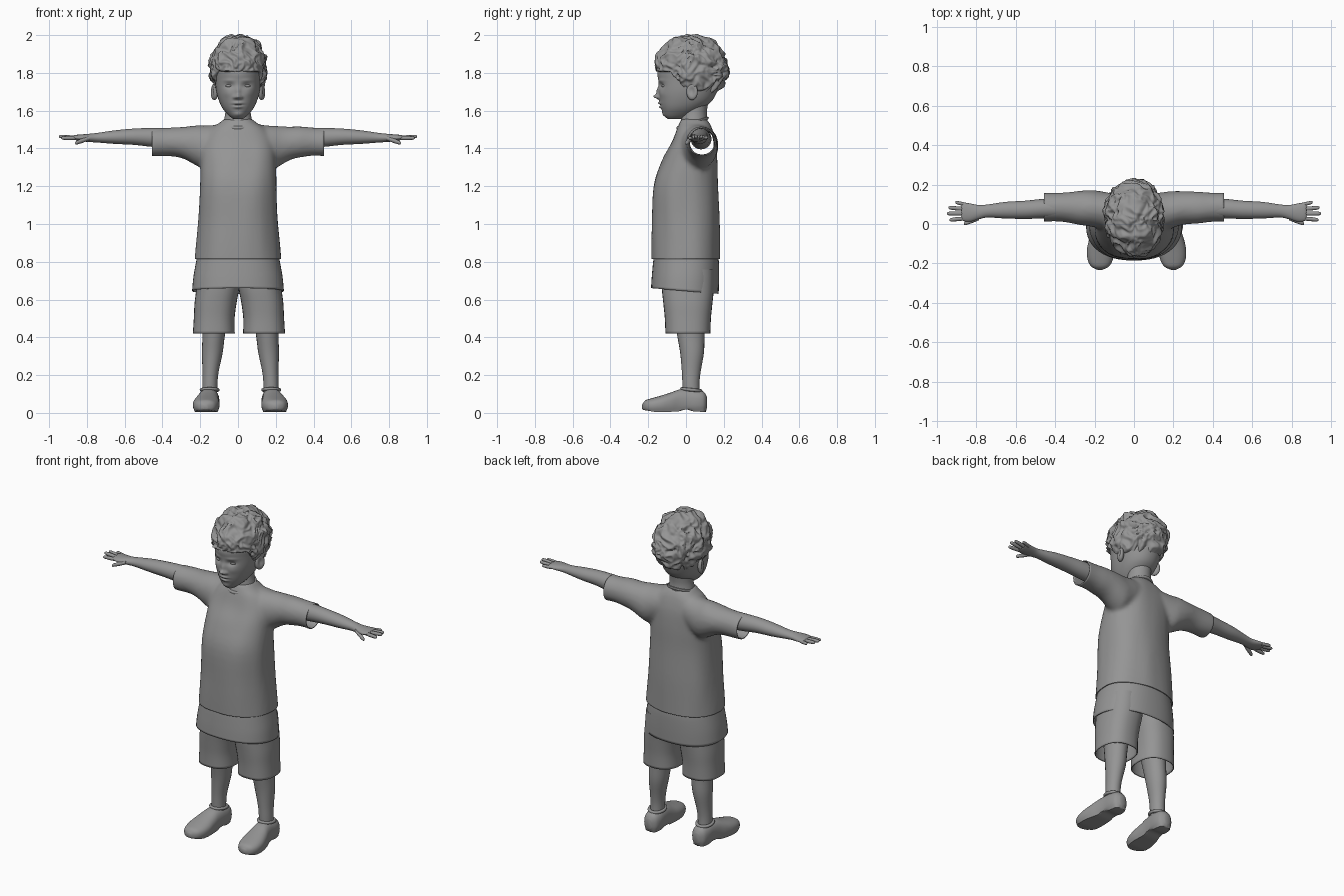
import bpy, bmesh, math
from mathutils import Vector, Matrix, noise

if "Cube" in bpy.data.objects:
    bpy.data.objects.remove(bpy.data.objects["Cube"])

GREY = bpy.data.materials.new("plain_grey")
GREY.diffuse_color = (0.3, 0.3, 0.3, 1)
GREY.use_nodes = True
GREY.node_tree.nodes["Principled BSDF"].inputs["Base Color"].default_value = GREY.diffuse_color


def finish(bm, name, angle=50, thickness=0):
    bmesh.ops.recalc_face_normals(bm, faces=bm.faces)
    me = bpy.data.meshes.new(name)
    bm.to_mesh(me)
    bm.free()
    me.materials.append(GREY)
    ob = bpy.data.objects.new(name, me)
    bpy.context.collection.objects.link(ob)
    bpy.ops.object.select_all(action='DESELECT')
    ob.select_set(True)
    bpy.context.view_layer.objects.active = ob
    if thickness:
        mod = ob.modifiers.new("cloth", 'SOLIDIFY')
        mod.thickness = thickness
        mod.offset = -1
    bpy.ops.object.shade_smooth_by_angle(angle=math.radians(angle))
    return ob


def smooth_rows(rows, steps):
    """Catmull-Rom interpolation of ring parameters."""
    out = []
    for i in range(len(rows) - 1):
        p = [rows[max(i - 1, 0)], rows[i], rows[i + 1], rows[min(i + 2, len(rows) - 1)]]
        for k in range(steps):
            t = k / steps
            out.append([0.5 * (2 * b + (c - a) * t + (2 * a - 5 * b + 4 * c - d) * t * t
                               + (3 * b - a - 3 * c + d) * t ** 3) for a, b, c, d in zip(*p)])
    return out + [list(rows[-1])]


def loft(bm, rows, axis='z', n=32, steps=4, power=2.0, caps=(True, True)):
    """Rings (t, centre1, centre2, radius1, radius2) along one axis."""
    rings = []
    for t, c1, c2, r1, r2 in smooth_rows(rows, steps):
        ring = []
        for i in range(n):
            a = 2 * math.pi * i / n
            u, v = math.cos(a), math.sin(a)
            u = c1 + r1 * math.copysign(abs(u) ** (2 / power), u)
            v = c2 + r2 * math.copysign(abs(v) ** (2 / power), v)
            ring.append(bm.verts.new({'z': (u, v, t), 'x': (t, u, v), 'y': (u, t, v)}[axis]))
        rings.append(ring)
    for a, b in zip(rings, rings[1:]):
        for i in range(n):
            j = (i + 1) % n
            bm.faces.new((a[i], a[j], b[j], b[i]))
    for ring, cap in ((rings[0], caps[0]), (rings[-1], caps[1])):
        if cap:
            bm.faces.new(ring)
    return [v for r in rings for v in r]


def ellipsoid(bm, centre, radii, seg=24):
    m = Matrix.Translation(centre) @ Matrix.Diagonal((*radii, 1))
    return bmesh.ops.create_uvsphere(bm, u_segments=seg, v_segments=seg // 2, radius=1, matrix=m)["verts"]


def ring_band(bm, centre, rx, ry, tilt, r, n=40, m=8):
    """Thin rounded band around an oval opening."""
    grid = []
    for i in range(n):
        a = 2 * math.pi * i / n
        row = []
        for k in range(m):
            b = 2 * math.pi * k / m
            q = r * math.cos(b)
            y = (ry + q) * math.sin(a)
            row.append(bm.verts.new((centre[0] + (rx + q) * math.cos(a), centre[1] + y,
                                     centre[2] + r * math.sin(b) + tilt * y)))
        grid.append(row)
    for i in range(n):
        for k in range(m):
            i2, k2 = (i + 1) % n, (k + 1) % m
            bm.faces.new((grid[i][k], grid[i2][k], grid[i2][k2], grid[i][k2]))


# --- shirt: torso and sleeves fused, then trimmed open at the hems
bm = bmesh.new()
loft(bm, [(0.78, 0, 0, .229, .181), (1.0, 0, 0, .212, .178), (1.2, 0, -.002, .204, .172),
          (1.33, 0, .018, .198, .149), (1.43, 0, .04, .19, .118), (1.50, 0, .045, .15, .095),
          (1.535, 0, .045, .10, .08), (1.555, 0, .042, .075, .068)], n=48, power=2.3)
for s in (-1, 1):
    loft(bm, [(s * .08, .06, 1.43, .09, .1), (s * .17, .07, 1.405, .095, .117),
              (s * .22, .078, 1.415, .09, .107), (s * .29, .083, 1.43, .083, .085),
              (s * .38, .085, 1.435, .075, .076), (s * .48, .085, 1.432, .072, .074)], 'x')
shirt = finish(bm, "shirt")
mod = shirt.modifiers.new("fuse", 'REMESH')
mod.mode, mod.voxel_size = 'VOXEL', 0.011
mod = shirt.modifiers.new("relax", 'SMOOTH')
mod.factor, mod.iterations = 0.5, 8
for m in ("fuse", "relax"):
    bpy.ops.object.modifier_apply(modifier=m)
bm = bmesh.new()
bm.from_mesh(shirt.data)
bpy.data.objects.remove(shirt)
for co, no in (((0, 0, .815), (0, 0, -1)), ((.455, 0, 0), (1, 0, 0)), ((-.455, 0, 0), (-1, 0, 0))):
    bmesh.ops.bisect_plane(bm, geom=bm.verts[:] + bm.edges[:] + bm.faces[:], plane_co=co,
                           plane_no=no, clear_outer=True)
for v in bm.verts:  # soft cloth folds
    v.co += v.normal * 0.006 * noise.noise(Vector((v.co.x * 9, v.co.y * 9, v.co.z * 3)))
finish(bm, "shirt", thickness=.006)

# --- longer lower layer of the shirt
bm = bmesh.new()
for v in loft(bm, [(.645, 0, -.006, .243, .179), (.72, 0, -.003, .236, .178), (.8, 0, 0, .222, .174),
                   (.84, 0, 0, .214, .168)], n=48, power=2.3, caps=(False, True)):
    if v.co.z < .75:
        v.co.z -= .08 * v.co.y * (.75 - v.co.z) / .1
finish(bm, "shirt_hem", thickness=.006)

# --- neckline
bm = bmesh.new()
ring_band(bm, (0, .035, 1.535), .078, .078, .32, .008)
finish(bm, "collar")

# --- shorts
bm = bmesh.new()
for s in (-1, 1):
    o = .005
    loft(bm, [(.42, s * .133 + o, .01, .111, .119), (.5, s * .131 + o, .01, .108, .122),
              (.58, s * .124 + o, .01, .111, .13), (.66, s * .112 + o, .01, .113, .138),
              (.76, s * .105 + o, .01, .11, .14)], power=2.4, caps=(False, True))
finish(bm, "shorts", thickness=.006)

for s, side in ((-1, "right"), (1, "left")):
    # --- leg
    o = .013
    bm = bmesh.new()
    loft(bm, [(.06, s * .163 + o, .03, .04, .045), (.15, s * .162 + o, .026, .04, .045),
              (.22, s * .158 + o, .028, .043, .05), (.32, s * .149 + o, .032, .055, .063),
              (.42, s * .141 + o, .025, .06, .073), (.55, s * .13 + o, .02, .075, .085)], n=24)
    finish(bm, side + "_leg")

    # --- shoe: flat sole, rounded toe, higher heel
    bm = bmesh.new()
    rows = [(-.232, .186, .032, .012, .012), (-.215, .185, .036, .045, .03), (-.18, .184, .037, .064, .041),
            (-.13, .181, .042, .07, .05), (-.08, .177, .048, .064, .06), (-.035, .171, .056, .056, .068),
            (.01, .166, .06, .053, .068), (.06, .164, .058, .052, .064), (.095, .164, .056, .042, .055),
            (.112, .164, .055, .018, .028)]
    for v in loft(bm, [(y, s * cx + o, cz, rx, rz) for y, cx, cz, rx, rz in rows], 'y', power=2.4):
        if v.co.z < .015:
            v.co.z = .006 + .012 * math.exp(-((v.co.y - .0) / .03) ** 2) + .01 * max(0, -v.co.y - .17) / .06
    ring_band(bm, (s * .163 + o, .028, .122), .044, .05, -.1, .009, 28)
    finish(bm, side + "_shoe")

    # --- arm with hand
    bm = bmesh.new()
    loft(bm, [(s * x, *r) for x, *r in (
        (.30, .08, 1.45, .055, .055), (.45, .078, 1.458, .05, .05), (.55, .072, 1.462, .046, .043),
        (.65, .07, 1.46, .042, .036), (.74, .066, 1.457, .033, .026), (.785, .06, 1.456, .036, .022),
        (.83, .058, 1.456, .046, .018), (.865, .062, 1.458, .046, .013), (.875, .062, 1.458, .03, .007))],
         'x', n=24)
    # fingers: base x, base y, tip x, tip y, tip z, radius
    for x0, y0, x1, y1, z1, r in ((.85, .098, .905, .11, 1.458, .0095), (.85, .075, .94, .083, 1.463, .0105),
                                  (.85, .053, .948, .053, 1.464, .011), (.85, .029, .935, .021, 1.455, .0105),
                                  (.785, .03, .862, .001, 1.428, .012)):
        rows = []
        for t, k in ((0, .9), (.5, 1), (.88, .85), (.97, .55), (1, .15)):
            rows.append((s * (x0 + (x1 - x0) * t), y0 + (y1 - y0) * t, 1.455 + (z1 - 1.455) * t, r * k, r * k))
        loft(bm, rows, 'x', n=12, steps=3)
    finish(bm, side + "_arm")

    # --- ear with hollow centre
    bm = bmesh.new()
    for v in ellipsoid(bm, (s * .125, .032, 1.70), (.02, .03, .044), 32):
        d = ((v.co.y - .03) / .017) ** 2 + ((v.co.z - 1.705) / .026) ** 2
        if v.co.x * s > .125:
            v.co.x -= s * .017 * math.exp(-d)
        v.co.x += s * .3 * (v.co.y - .03)
    finish(bm, side + "_ear")

    # --- eye
    bm = bmesh.new()
    ellipsoid(bm, (s * .046, -.115, 1.731), (.02, .014, .0085))
    finish(bm, side + "_eye")

# --- neck
bm = bmesh.new()
loft(bm, [(1.49, 0, .045, .085, .075), (1.55, 0, .043, .074, .07), (1.6, 0, .045, .066, .066),
          (1.68, 0, .05, .068, .075)])
finish(bm, "neck")

# --- head with facial relief: x, z, width, height, push forward
bm = bmesh.new()
head = loft(bm, [(1.555, 0, -.06, .024, .035), (1.575, 0, -.043, .05, .072), (1.61, 0, -.022, .08, .108),
                 (1.65, 0, -.002, .1, .138), (1.70, 0, .01, .114, .154), (1.76, 0, .02, .121, .165),
                 (1.82, 0, .025, .125, .172), (1.88, 0, .03, .112, .155), (1.93, 0, .03, .08, .11)],
            n=96, steps=10, power=2.15)
relief = [(0, 1.674, .014, .012, .026), (0, 1.70, .011, .025, .012), (0, 1.64, .024, .007, .011),
          (0, 1.619, .02, .007, .011), (0, 1.63, .026, .003, -.005), (0, 1.58, .025, .013, .006),
          (0, 1.79, .06, .025, .004)]
for s in (-1, 1):
    relief += [(s * .017, 1.67, .008, .008, .012), (s * .044, 1.733, .024, .014, -.013),
               (s * .05, 1.76, .028, .007, .004), (s * .055, 1.69, .025, .02, .004)]
for v in head:
    if v.co.y < 0:
        x, z = v.co.x, v.co.z
        v.co.y -= sum(p * math.exp(-((x - a) / w) ** 2 - ((z - b) / h) ** 2) for a, b, w, h, p in relief)
finish(bm, "head", 70)

# --- curly hair, tucked into the head below the hairline
bm = bmesh.new()
bmesh.ops.create_icosphere(bm, subdivisions=6, radius=1)
for v in bm.verts:
    d = v.co.normalized()
    p = Vector((d.x * .146, d.y * .192, d.z * .168))
    q = p * 17 + 1.1 * noise.noise_vector(p * 11)
    curl = .019 * noise.noise(q) + .012 * (1 - 2 * abs(noise.noise(q * 1.5 + Vector((7, 3, 1))))) - .003
    p += d * curl
    y = p.y + .03
    line = 1.81 if y < -.09 else 1.81 - .09 * min(1, (y + .09) / .08)
    if y > .04:
        line -= .1 * min(1, (y - .04) / .05)
    hide = min(1, max(0, (line - p.z - 1.825) / .022))
    p *= 1 - .32 * hide
    v.co = p + Vector((.003, .03, 1.825))
finish(bm, "hair", 80)
